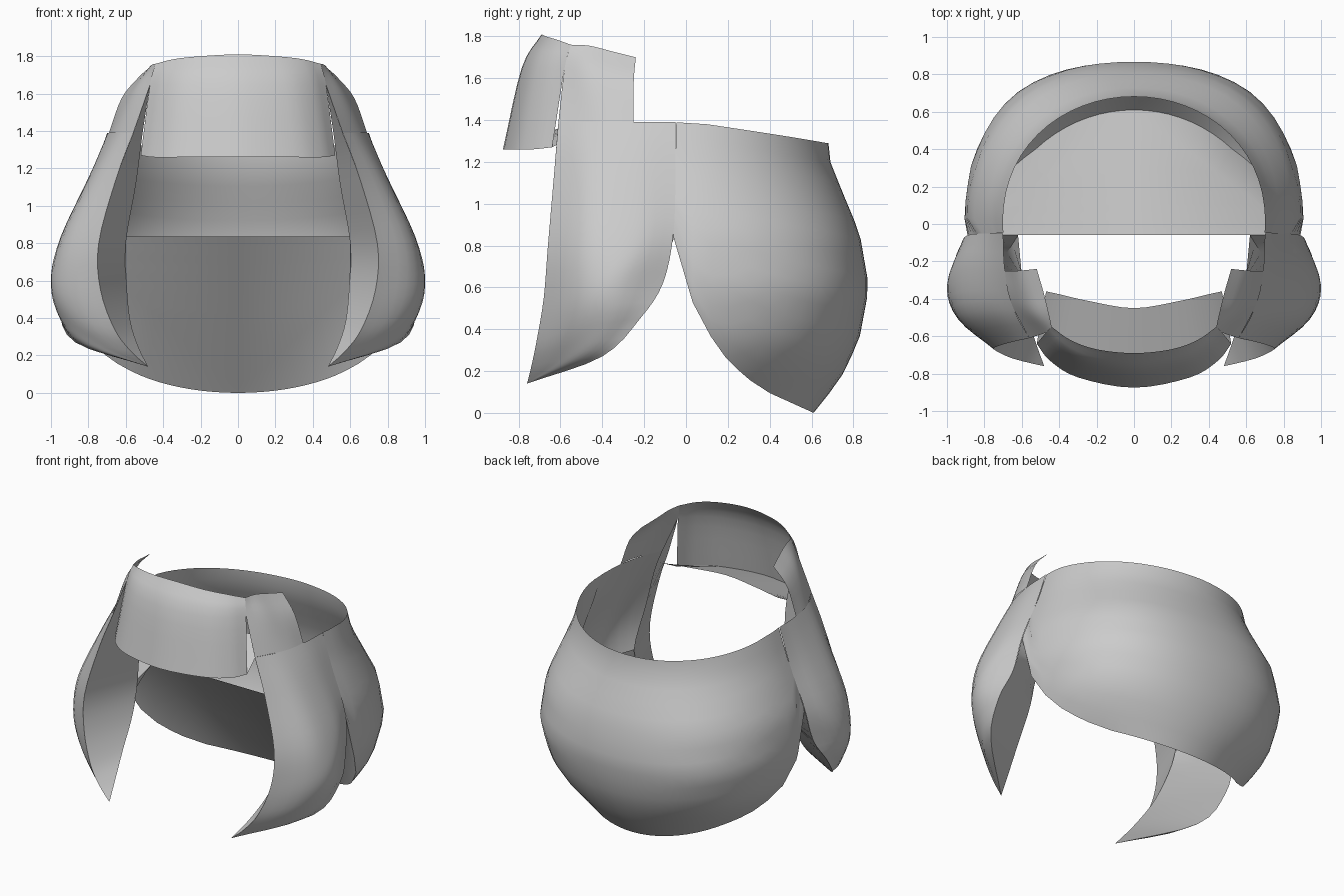
import bpy, math
from mathutils import Vector

if "Cube" in bpy.data.objects:
    bpy.data.objects.remove(bpy.data.objects["Cube"])


def spline(pts, n):
    """Catmull-Rom resampling, n steps per span."""
    p = [Vector(q) for q in pts]
    p = [2 * p[0] - p[1]] + p + [2 * p[-1] - p[-2]]
    out = []
    for i in range(1, len(p) - 2):
        a, b, c, d = p[i - 1:i + 3]
        for k in range(n):
            t = k / n
            out.append(0.5 * (2 * b + (c - a) * t + (2 * a - 5 * b + 4 * c - d) * t * t
                              + (3 * b - a - 3 * c + d) * t ** 3))
    return out + [p[-2]]


def loft(name, rows, nu=1, nv=1, mirror=True):
    """Surface through a grid of points, optionally mirrored across x."""
    rows = [spline(r, nu) for r in rows]
    cols = [spline(c, nv) for c in zip(*rows)]
    h, w = len(cols[0]), len(cols)
    verts = [v for c in cols for v in c]
    faces = [(i * h + j, (i + 1) * h + j, (i + 1) * h + j + 1, i * h + j + 1)
             for i in range(w - 1) for j in range(h - 1)]
    me = bpy.data.meshes.new(name)
    me.from_pydata(verts, [], faces)
    ob = bpy.data.objects.new(name, me)
    bpy.context.collection.objects.link(ob)
    bpy.ops.object.select_all(action='DESELECT')
    ob.select_set(True)
    bpy.context.view_layer.objects.active = ob
    bpy.ops.object.mode_set(mode='EDIT')
    bpy.ops.mesh.select_all(action='SELECT')
    bpy.ops.mesh.remove_doubles(threshold=0.0005)
    bpy.ops.object.mode_set(mode='OBJECT')
    if mirror:
        m = ob.modifiers.new("mirror", 'MIRROR')
        m.merge_threshold = 0.001
    bpy.ops.object.shade_smooth_by_angle(angle=math.radians(40))
    return ob


def lerp(table, x):
    """Piecewise linear lookup."""
    if x <= table[0][0]:
        return table[0][1]
    for (x0, y0), (x1, y1) in zip(table, table[1:]):
        if x <= x1:
            return y0 + (y1 - y0) * (x - x0) / (x1 - x0)
    return table[-1][1]


# Back guard: rounded shell with a curved lower edge
SIDE = [(0, .58), (.1, .65), (.22, .76), (.36, .85), (.6, .91), (.86, .89), (1.05, .82),
        (1.2, .76), (1.39, .70)]
BACK = [(0, .61), (.1, .69), (.2, .76), (.36, .83), (.6, .875), (.86, .83), (1.05, .75),
        (1.2, .69), (1.3, .68)]
LOWER = [(-.06, .84), (-.03, .73), (0, .60), (.08, .42), (.2, .25), (.3, .16), (.4, .095), (.61, 0)]
RIM = [(-.06, 1.39), (.1, 1.38), (.68, 1.29)]


def shell(th, z):
    s = math.sin(th) ** 2
    a, b = lerp(SIDE, z), lerp(BACK, z)
    r = a + (b - a) * s + .05 * max(0, (b - .69) / .18) * math.sin(2 * th) ** 2
    return Vector((max(0, r * math.cos(th)), r * math.sin(th), z))


columns = []
for i in range(17):
    th = math.radians(-3.8 + 93.8 * i / 16)
    lo, hi = 0, .9
    for _ in range(30):
        mid = (lo + hi) / 2
        if mid < lerp(LOWER, shell(th, mid).y):
            lo = mid
        else:
            hi = mid
    top = lerp(RIM, .69 * math.sin(th))
    columns.append([shell(th, lo + (top - lo) * k / 14) for k in range(15)])
loft("back_guard", columns)

# Panel closing the underside: flat in the middle, dropping to the curved edge
first, last = columns[0][0], columns[-1][0]
under = []
for i, c in enumerate(columns):
    p = first.lerp(last, i / 16)
    under.append([c[0], p, (0, p.y, p.z)])
loft("back_underside", under)

# Hip guards: rear edge to front edge, from waist down to the tip
tip = (.48, -.76, .14)
hip = [
    [(.70, -.05, 1.39), (.69, -.25, 1.39), (.64, -.46, 1.39), (.56, -.61, 1.39)],
    [(.78, -.05, 1.15), (.80, -.25, 1.15), (.77, -.46, 1.15), (.65, -.63, 1.15)],
    [(.89, -.06, .86), (.945, -.25, .84), (.92, -.48, .82), (.745, -.66, .80)],
    [(.925, -.11, .62), (1.0, -.33, .62), (.94, -.51, .58), (.735, -.68, .55)],
    [(.955, -.22, .45), (.965, -.38, .43), (.88, -.54, .40), (.66, -.715, .34)],
    [(.87, -.40, .27), (.82, -.52, .26), (.72, -.62, .25), (.57, -.74, .22)],
    [tip] * 4]
loft("hip_guard", hip, 4, 4)

# Inner faces of the hip guards, meeting at a ridge
apex = (.47, -.58, 1.65)
ridge = [(.51, -.40, 1.39), (.545, -.33, 1.12), (.60, -.27, .80), (.595, -.33, .58),
         (.575, -.47, .38), (.53, -.62, .24), tip]
loft("hip_front_flange", [[apex, apex]] + [[h[3], r] for h, r in zip(hip, ridge)], 1, 4)
inner_rows = [[r, Vector(r).lerp(Vector(h[0]), .4), h[0]] for h, r in zip(hip[2:], ridge[2:])]
inner_rows[0][1] = (.62, -.06, .83)
loft("hip_inner_face", inner_rows, 1, 4)

# Waist wings rising from the hip guards
corner = (.44, -.55, 1.76)
loft("waist_wing", [
    hip[0][1:2] + [(.675, -.36, 1.39)] + hip[0][2:],
    [(.62, -.25, 1.58), (.585, -.37, 1.60), (.54, -.48, 1.63), apex],
    [(.52, -.24, 1.70), (.485, -.36, 1.73), (.46, -.46, 1.755), corner]], 4, 4)


# Front plate and the shelf behind its lower edge
def both(row):
    return [(-x, y, z) for x, y, z in reversed(row[1:])] + row


bottom = both([(0, -.875, 1.26), (.3, -.82, 1.26), (.45, -.73, 1.26), (.52, -.64, 1.27)])
middle = both([(0, -.785, 1.65), (.25, -.745, 1.65), (.39, -.67, 1.65), apex])
upper = both([(0, -.69, 1.81), (.2, -.67, 1.80), (.34, -.62, 1.785), corner])
inner = both([(0, -.45, 1.42), (.25, -.41, 1.42), (.38, -.38, 1.42), (.47, -.36, 1.42)])
loft("front_plate", [bottom, middle, upper], 4, 4, mirror=False)
loft("front_shelf", [bottom, inner], 4, 1, mirror=False)
